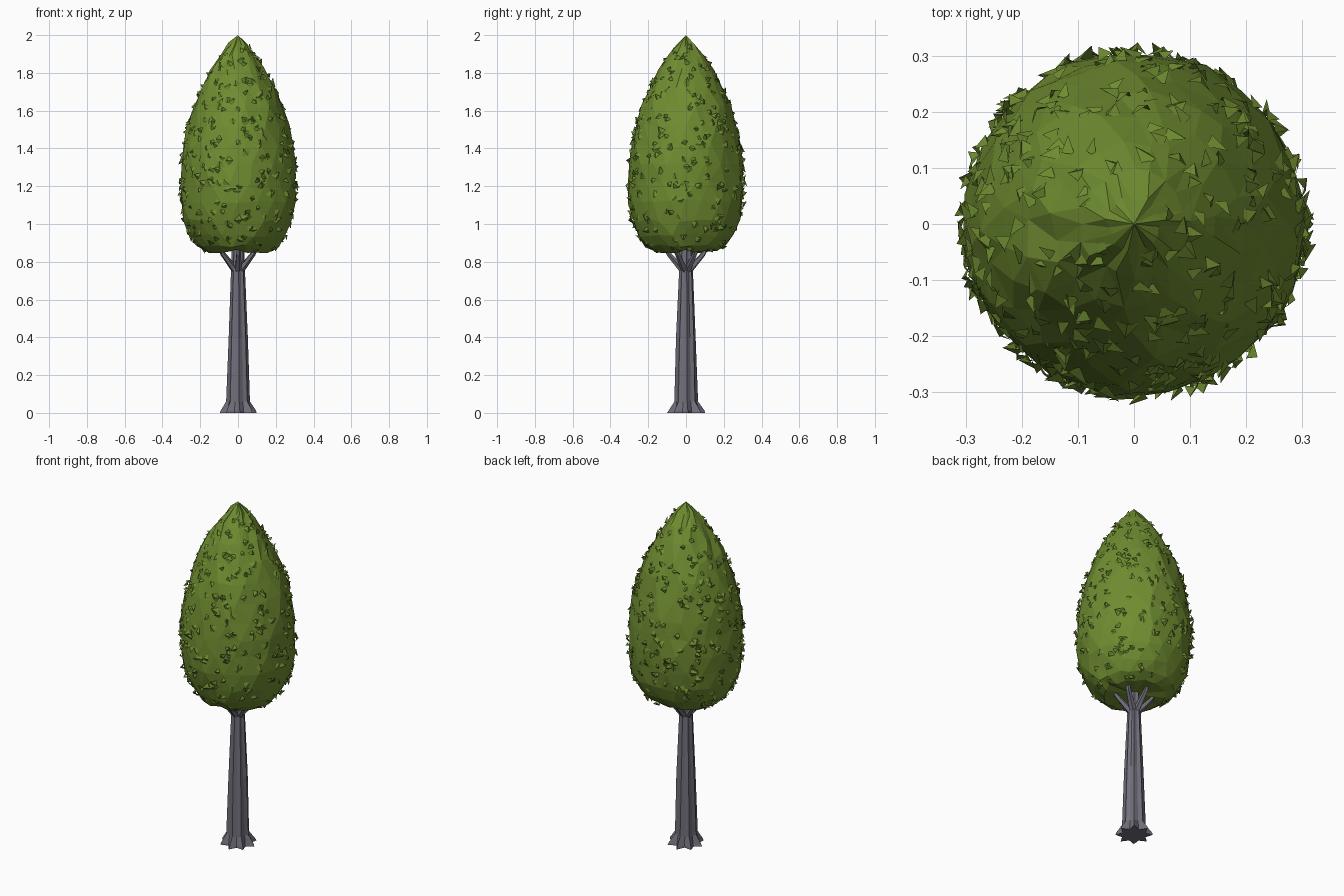
import bpy, bmesh, math, random
from mathutils import Vector

if "Cube" in bpy.data.objects:
    bpy.data.objects.remove(bpy.data.objects["Cube"])

random.seed(7)


def material(name, rgb):
    m = bpy.data.materials.new(name)
    m.diffuse_color = (*rgb, 1)
    m.use_nodes = True
    m.node_tree.nodes["Principled BSDF"].inputs["Base Color"].default_value = m.diffuse_color
    return m


GREEN = material("leaf green", (0.158, 0.262, 0.030))
GREY = material("bark grey", (0.165, 0.158, 0.195))


def finish(bm, name, mat, normals=True):
    if normals:
        bmesh.ops.recalc_face_normals(bm, faces=bm.faces[:])
    me = bpy.data.meshes.new(name)
    bm.to_mesh(me)
    bm.free()
    me.materials.append(mat)
    ob = bpy.data.objects.new(name, me)
    bpy.context.collection.objects.link(ob)
    return ob


def skin(bm, rings):
    """Join rings of vertices with quads and cap both ends."""
    n = len(rings[0])
    for a, b in zip(rings, rings[1:]):
        for i in range(n):
            j = (i + 1) % n
            bm.faces.new((a[i], a[j], b[j], b[i]))
    bm.faces.new(rings[0][::-1])
    bm.faces.new(rings[-1])


# Trunk: fluted column with pointed root flares
bm = bmesh.new()
rings = []
for z, ridge, groove in [(0, .102, .066), (.012, .096, .062), (.06, .064, .056),
                         (.4, .052, .044), (.76, .037, .030), (1.0, .03, .025)]:
    ring = []
    for i in range(16):
        r = (groove if i % 2 else ridge) * random.uniform(.95, 1.03)
        a = math.tau * i / 16 + .1
        ring.append(bm.verts.new((r * math.cos(a), r * math.sin(a), z)))
    rings.append(ring)
skin(bm, rings)
finish(bm, "trunk", GREY)

# Branches: bent tapering limbs disappearing into the crown
bm = bmesh.new()
for k in range(6):
    a = math.tau * k / 6 + .55
    d = Vector((math.cos(a), math.sin(a), 0))
    side = Vector((-d.y, d.x, 0))
    up = Vector((-.6 * d.x, -.6 * d.y, .8))
    rings = []
    for dist, z, r in [(.008, .745, .020), (.095, .845, .013), (.15, .96, .008)]:
        c = d * dist + Vector((0, 0, z))
        rings.append([bm.verts.new(c + side * r * math.cos(t) + up * r * math.sin(t))
                      for t in (math.tau * i / 5 for i in range(5))])
    skin(bm, rings)
finish(bm, "branches", GREY)

# Crown: egg-shaped faceted shell
PROFILE = [(.855, .165), (.885, .215), (.94, .255), (1.02, .287), (1.12, .303),
           (1.22, .307), (1.32, .301), (1.42, .288), (1.52, .267), (1.62, .236),
           (1.72, .194), (1.81, .146), (1.89, .094), (1.95, .048)]


def radius(z):
    for (z0, r0), (z1, r1) in zip(PROFILE, PROFILE[1:]):
        if z <= z1:
            return r0 + (r1 - r0) * (z - z0) / (z1 - z0)
    return PROFILE[-1][1]


bm = bmesh.new()
N = 20
rings = []
for k, (z, r) in enumerate(PROFILE):
    ring = []
    for i in range(N):
        a = math.tau * (i + .5 * (k % 2) + random.uniform(-.2, .2)) / N
        q = r + random.uniform(-.006, .006)
        ring.append(bm.verts.new((q * math.cos(a), q * math.sin(a),
                                  z + random.uniform(-.01, .01))))
    rings.append(ring)
skin(bm, rings)
bmesh.ops.poke(bm, faces=[f for f in bm.faces if len(f.verts) == N])
bm.verts.ensure_lookup_table()
bm.verts[-1].co = (0, 0, 2.0)      # tip
bm.verts[-2].co = (0, 0, .865)     # underside centre
bmesh.ops.triangulate(bm, faces=bm.faces[:])
finish(bm, "crown", GREEN)

# Leaf tufts: folded triangular shards standing off the crown
bm = bmesh.new()
count = 0
while count < 460:
    z = random.uniform(.86, 1.94)
    r = radius(z)
    if random.random() > r / .3 + .1:
        continue
    count += 1
    a = random.uniform(0, math.tau)
    slope = (radius(min(z + .02, 1.95)) - radius(max(z - .02, .855))) / .04
    n = Vector((math.cos(a), math.sin(a), -slope)).normalized()
    t = Vector((-math.sin(a), math.cos(a), 0))
    b = n.cross(t)
    spin = random.uniform(0, math.tau)
    u = t * math.cos(spin) + b * math.sin(spin)
    v = n.cross(u)
    c = Vector((r * math.cos(a), r * math.sin(a), z)) - n * .006
    s = random.uniform(.016, .027)
    tip = c + u * s * 1.1 + n * random.uniform(.012, .026)
    pts = [c - v * s, c + v * s, c - u * s * .5 + n * .012]
    p = [bm.verts.new(q) for q in pts + [tip]]
    bm.faces.new((p[0], p[3], p[2]))
    bm.faces.new((p[2], p[3], p[1]))
finish(bm, "leaf_tufts", GREEN, normals=False)
